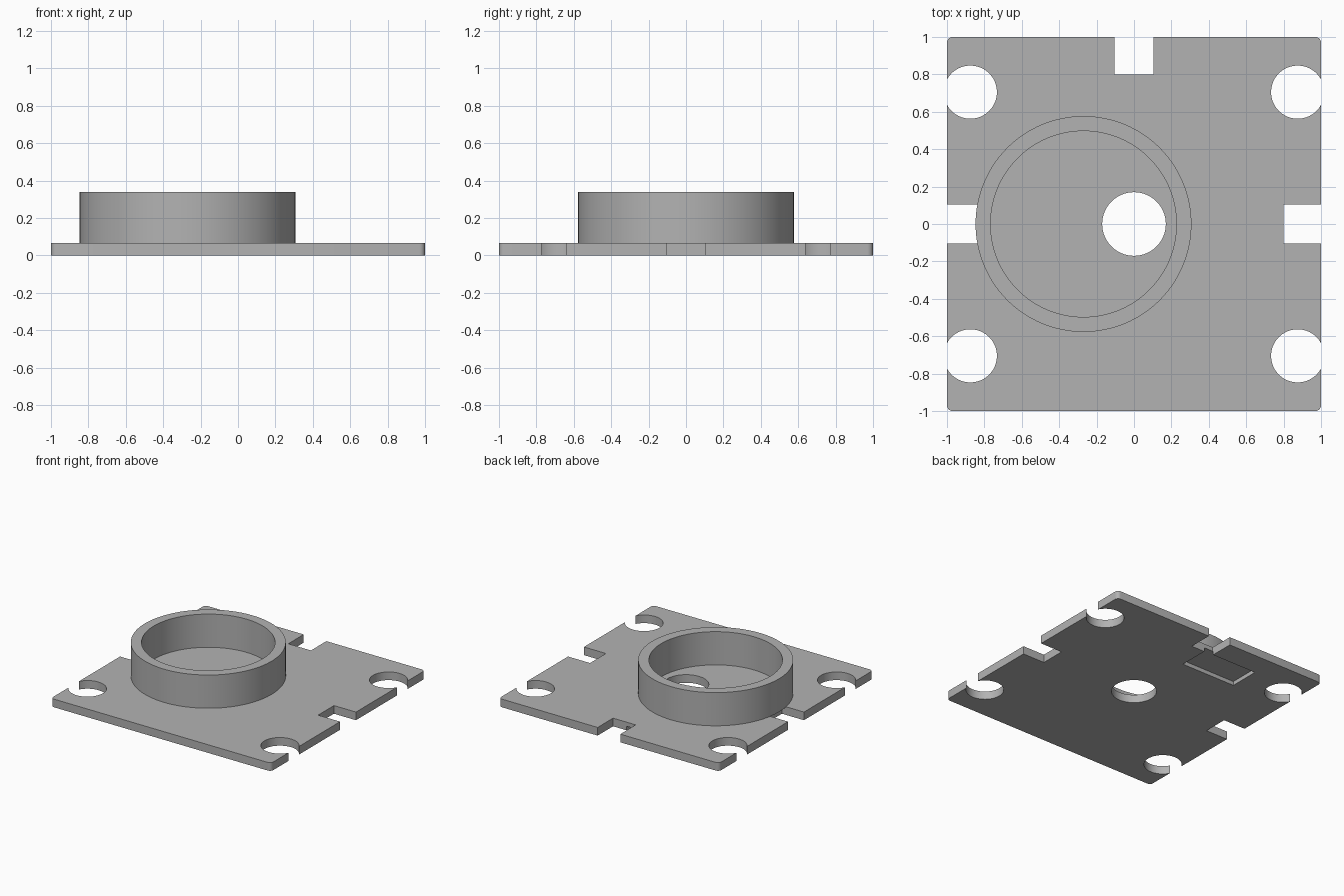
import bpy
from math import radians

if "Cube" in bpy.data.objects:
    bpy.data.objects.remove(bpy.data.objects["Cube"], do_unlink=True)

PLATE_T = 0.067
RING_X, RING_TOP = -0.27, 0.34

grey = bpy.data.materials.new("light_grey")
grey.use_nodes = True
colour = (0.45, 0.45, 0.45, 1)
grey.diffuse_color = colour
grey.node_tree.nodes["Principled BSDF"].inputs["Base Color"].default_value = colour


def box(name, x0, x1, y0, y1, z0, z1):
    bpy.ops.mesh.primitive_cube_add(
        size=1, location=((x0 + x1) / 2, (y0 + y1) / 2, (z0 + z1) / 2))
    ob = bpy.context.object
    ob.name = name
    ob.scale = (x1 - x0, y1 - y0, z1 - z0)
    bpy.ops.object.transform_apply(location=False, rotation=False, scale=True)
    return ob


def cylinder(name, x, y, r, z0, z1, sides=96):
    bpy.ops.mesh.primitive_cylinder_add(
        vertices=sides, radius=r, depth=z1 - z0, location=(x, y, (z0 + z1) / 2))
    ob = bpy.context.object
    ob.name = name
    return ob


def cut(target, cutter):
    bpy.context.view_layer.objects.active = target
    mod = target.modifiers.new("cut", "BOOLEAN")
    mod.operation = "DIFFERENCE"
    mod.solver = "EXACT"
    mod.object = cutter
    bpy.ops.object.modifier_apply(modifier=mod.name)
    bpy.data.objects.remove(cutter, do_unlink=True)


def finish(ob):
    bpy.ops.object.select_all(action="DESELECT")
    ob.select_set(True)
    bpy.context.view_layer.objects.active = ob
    ob.data.materials.clear()
    ob.data.materials.append(grey)
    bpy.ops.object.shade_smooth_by_angle(angle=radians(30))


# Base plate with slightly rounded vertical corners
plate = box("base_plate", -1, 1, -1, 1, 0, PLATE_T)
weights = plate.data.attributes.new("bevel_weight_edge", "FLOAT", "EDGE")
for e in plate.data.edges:
    a, b = (plate.data.vertices[i].co for i in e.vertices)
    weights.data[e.index].value = 1.0 if abs(a.z - b.z) > 0.01 else 0.0
bevel = plate.modifiers.new("corners", "BEVEL")
bevel.limit_method = "WEIGHT"
bevel.width = 0.03
bevel.segments = 5
bpy.ops.object.modifier_apply(modifier=bevel.name)

# Centre hole and four corner holes that break through the sides
LOW, HIGH = -0.1, 0.2
cut(plate, cylinder("hole_cutter", 0, 0, 0.17, LOW, HIGH))
for sx in (-1, 1):
    for sy in (-1, 1):
        cut(plate, cylinder("hole_cutter", sx * 0.875, sy * 0.705, 0.142, LOW, HIGH))

# Edge notches on the left, right and back
N = 0.103
cut(plate, box("notch_cutter", 0.8, 1.1, -N, N, LOW, HIGH))
cut(plate, box("notch_cutter", -1.1, -0.8, -N, N, LOW, HIGH))
cut(plate, box("notch_cutter", -N, N, 0.8, 1.1, LOW, HIGH))

# Shallow rectangular pocket underneath, opening into the back notch
cut(plate, box("pocket_cutter", -0.515, -0.02, 0.55, 0.803, LOW, 0.033))
finish(plate)

# Round collar on top
ring = cylinder("collar_ring", RING_X, 0, 0.577, PLATE_T, RING_TOP, 128)
cut(ring, cylinder("bore_cutter", RING_X, 0, 0.497, 0, 0.5, 128))
finish(ring)
